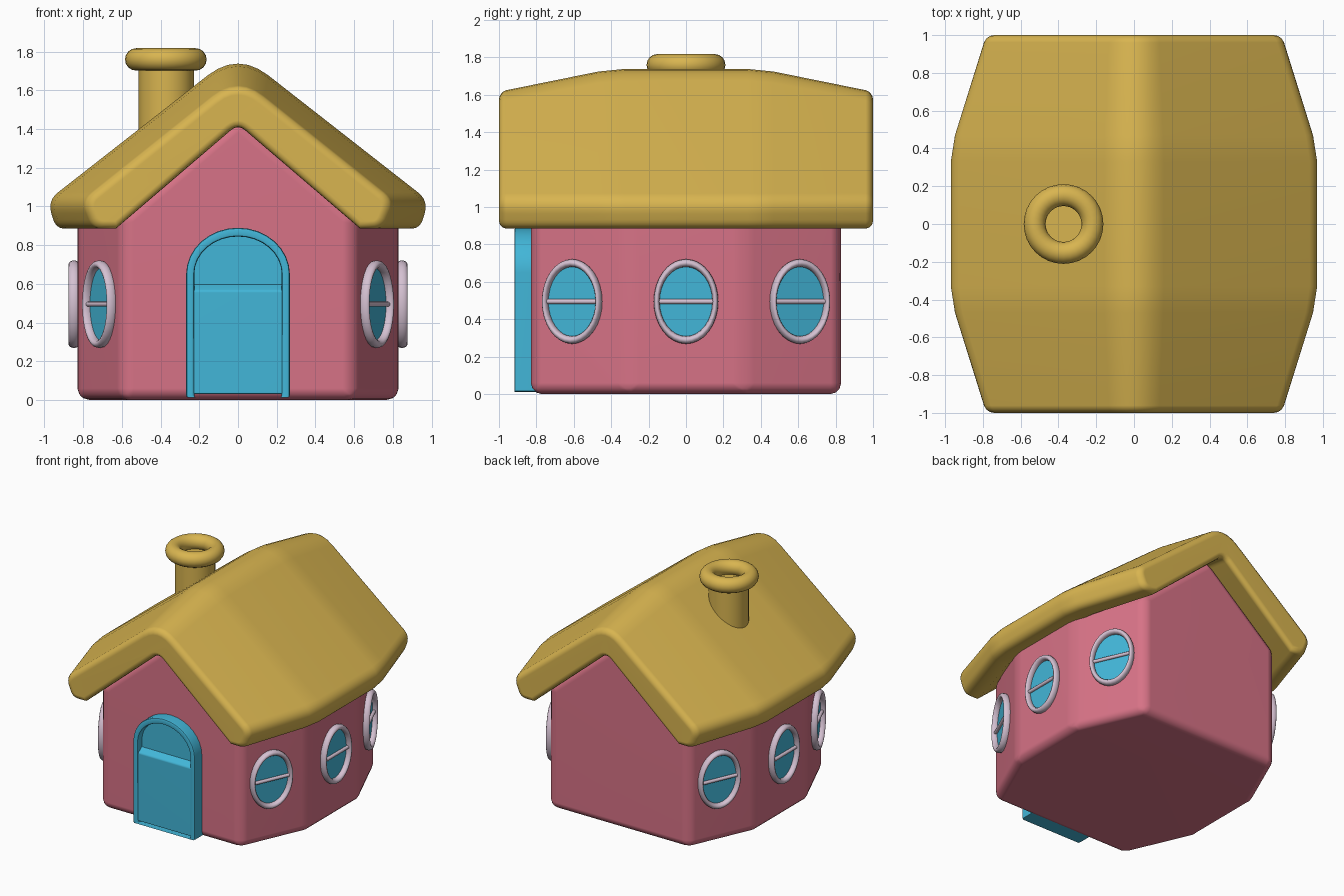
import bpy, bmesh, math
from mathutils import Matrix, Vector

if "Cube" in bpy.data.objects:
    bpy.data.objects.remove(bpy.data.objects["Cube"])


def material(name, rgb):
    m = bpy.data.materials.new(name)
    m.use_nodes = True
    m.diffuse_color = (*rgb, 1)
    m.node_tree.nodes["Principled BSDF"].inputs["Base Color"].default_value = (*rgb, 1)
    return m


PINK = material("wall pink", (0.68, 0.17, 0.24))
STRAW = material("roof straw", (0.69, 0.46, 0.08))
BLUE = material("door blue", (0.055, 0.47, 0.69))
LILAC = material("frame lilac", (0.66, 0.53, 0.64))


def finish(obj, name, mat, bevel=0, segments=3, limit=30):
    """Name, colour, round the edges and smooth an object."""
    obj.name = obj.data.name = name
    obj.data.materials.clear()
    obj.data.materials.append(mat)
    bpy.ops.object.select_all(action="DESELECT")
    obj.select_set(True)
    bpy.context.view_layer.objects.active = obj
    if bevel:
        b = obj.modifiers.new("round", "BEVEL")
        b.width, b.segments = bevel, segments
        b.limit_method, b.angle_limit = "ANGLE", math.radians(limit)
        b.use_clamp_overlap = False
        bpy.ops.object.modifier_apply(modifier="round")
    bpy.ops.object.shade_smooth_by_angle(angle=math.radians(40))
    if bevel:
        obj.modifiers.new("normals", "WEIGHTED_NORMAL").keep_sharp = True
    return obj


def loft(name, sections, mat, closed=False, **kw):
    """Skin a row of equal loops; closed joins last to first, else cap the ends."""
    bm = bmesh.new()
    rings = [[bm.verts.new(p) for p in s] for s in sections]
    pairs = list(zip(rings, rings[1:]))
    if closed:
        pairs.append((rings[-1], rings[0]))
    else:
        bm.faces.new(rings[0])
        bm.faces.new(rings[-1])
    n = len(rings[0])
    for a, b in pairs:
        for i in range(n):
            j = (i + 1) % n
            bm.faces.new((a[i], a[j], b[j], b[i]))
    bmesh.ops.recalc_face_normals(bm, faces=bm.faces)
    mesh = bpy.data.meshes.new(name)
    bm.to_mesh(mesh)
    bm.free()
    obj = bpy.data.objects.new(name, mesh)
    bpy.context.collection.objects.link(obj)
    return finish(obj, name, mat, **kw)


def rounded(corners, steps=6):
    """Round each (x, z, reach) corner of a closed outline."""
    out = []
    for i, (x, z, d) in enumerate(corners):
        p = Vector((x, z))
        if not d:
            out.append(p)
            continue
        a = p + (Vector(corners[i - 1][:2]) - p).normalized() * d
        b = p + (Vector(corners[(i + 1) % len(corners)][:2]) - p).normalized() * d
        for k in range(steps + 1):
            t = k / steps
            out.append(a * (1 - t) ** 2 + p * 2 * t * (1 - t) + b * t * t)
    return out


def mirrored(top, side, bottom):
    """Symmetric outline: ridge, right side points, lower centre, left side."""
    return [top] + side + [bottom] + [(-x, z, d) for x, z, d in reversed(side)]


# Walls: gabled body that narrows toward front and back
def wall_section(y, w, peak):
    return [(x, y, z) for x, z in
            ((-w, 0), (w, 0), (w, 0.95), (0, peak), (-w, 0.95))]


loft("walls", [wall_section(-0.83, 0.6, 1.46), wall_section(-0.31, 0.83, 1.52),
               wall_section(0.31, 0.83, 1.52), wall_section(0.83, 0.6, 1.46)],
     PINK, bevel=0.06, limit=15)

# Roof: thick bent slab, widest and tallest in the middle
roof_end = rounded(mirrored((0, 1.67, 0.17),
                            [(0.80, 1.03, 0.07), (0.74, 0.885, 0.05), (0.62, 0.885, 0)],
                            (0, 1.42, 0.05)))
roof_mid = rounded(mirrored((0, 1.80, 0.2),
                            [(0.985, 1.03, 0.07), (0.94, 0.885, 0.05), (0.80, 0.885, 0)],
                            (0, 1.50, 0.05)))
stations = []
for y in (-1, -0.47, -0.33, 0.33, 0.47, 1):
    t = max(0, (abs(y) - 0.4) / 0.6)
    stations.append([(p.x, y, p.y) for p in
                     (m.lerp(e, t) for m, e in zip(roof_mid, roof_end))])
loft("roof", stations, STRAW, bevel=0.04, limit=50)

# Chimney: pipe with a fat rolled rim
bpy.ops.mesh.primitive_cylinder_add(vertices=32, radius=0.143, depth=0.55,
                                    location=(-0.37, 0, 1.445))
finish(bpy.context.object, "chimney_pipe", STRAW)
bpy.ops.mesh.primitive_torus_add(major_segments=32, minor_segments=16, major_radius=0.153,
                                 minor_radius=0.058, location=(-0.373, 0, 1.76))
finish(bpy.context.object, "chimney_rim", STRAW)


# Door: arched frame, recessed arch and raised lower panel
def arch(y, w, top, base):
    spring, n = 0.65, 16
    pts = [(w, y, base)]
    for k in range(n + 1):
        a = math.pi * k / n
        pts.append((w * math.cos(a), y, spring + (top - spring) * math.sin(a)))
    return pts + [(-w, y, base)]


outer, inner = (0.268, 0.89, 0.012), (0.226, 0.845, 0.012)
loft("door_frame", [arch(-0.918, *outer), arch(-0.79, *outer),
                    arch(-0.79, *inner), arch(-0.918, *inner)],
     BLUE, closed=True, bevel=0.012, segments=2, limit=50)
loft("door_arch_panel", [arch(-0.865, 0.24, 0.86, 0.04), arch(-0.80, 0.24, 0.86, 0.04)], BLUE)
loft("door_lower_panel", [[(x, y, z) for y, z in
                           ((-0.80, 0.03), (-0.91, 0.03), (-0.91, 0.565), (-0.86, 0.60), (-0.80, 0.60))]
                          for x in (-0.235, 0.235)], BLUE, bevel=0.01, segments=2)


# Windows: oval pane, ring and crossbar, three on each side
def window(label, centre, normal):
    n = Vector(normal).normalized()
    up = Vector((0, 0, 1))
    across = up.cross(n)
    frame = Matrix((across, up, n)).transposed().to_4x4()

    def place(offset, local):
        bpy.context.object.matrix_world = (
            Matrix.Translation(Vector(centre) + n * offset) @ frame @ local)

    bpy.ops.mesh.primitive_cylinder_add(vertices=32, radius=1, depth=1)
    place(0, Matrix.Diagonal((0.155, 0.205, 0.016, 1)))
    finish(bpy.context.object, label + "_pane", BLUE)
    bpy.ops.mesh.primitive_torus_add(major_segments=32, minor_segments=12,
                                     major_radius=1, minor_radius=0.1)
    place(0.018, Matrix.Diagonal((0.157, 0.206, 0.28, 1)))
    finish(bpy.context.object, label + "_ring", LILAC)
    bpy.ops.mesh.primitive_cylinder_add(vertices=12, radius=0.013, depth=0.31)
    place(0.018, Matrix.Rotation(math.pi / 2, 4, "Y"))
    finish(bpy.context.object, label + "_bar", LILAC)


for side, sx in (("left", 1), ("right", -1)):
    window(side + "_middle_window", (sx * 0.83, 0, 0.495), (sx, 0, 0))
    for end, sy in (("front", -1), ("back", 1)):
        window(f"{side}_{end}_window", (sx * 0.70, sy * 0.602, 0.495),
               (sx * 0.52, sy * 0.23, 0))
